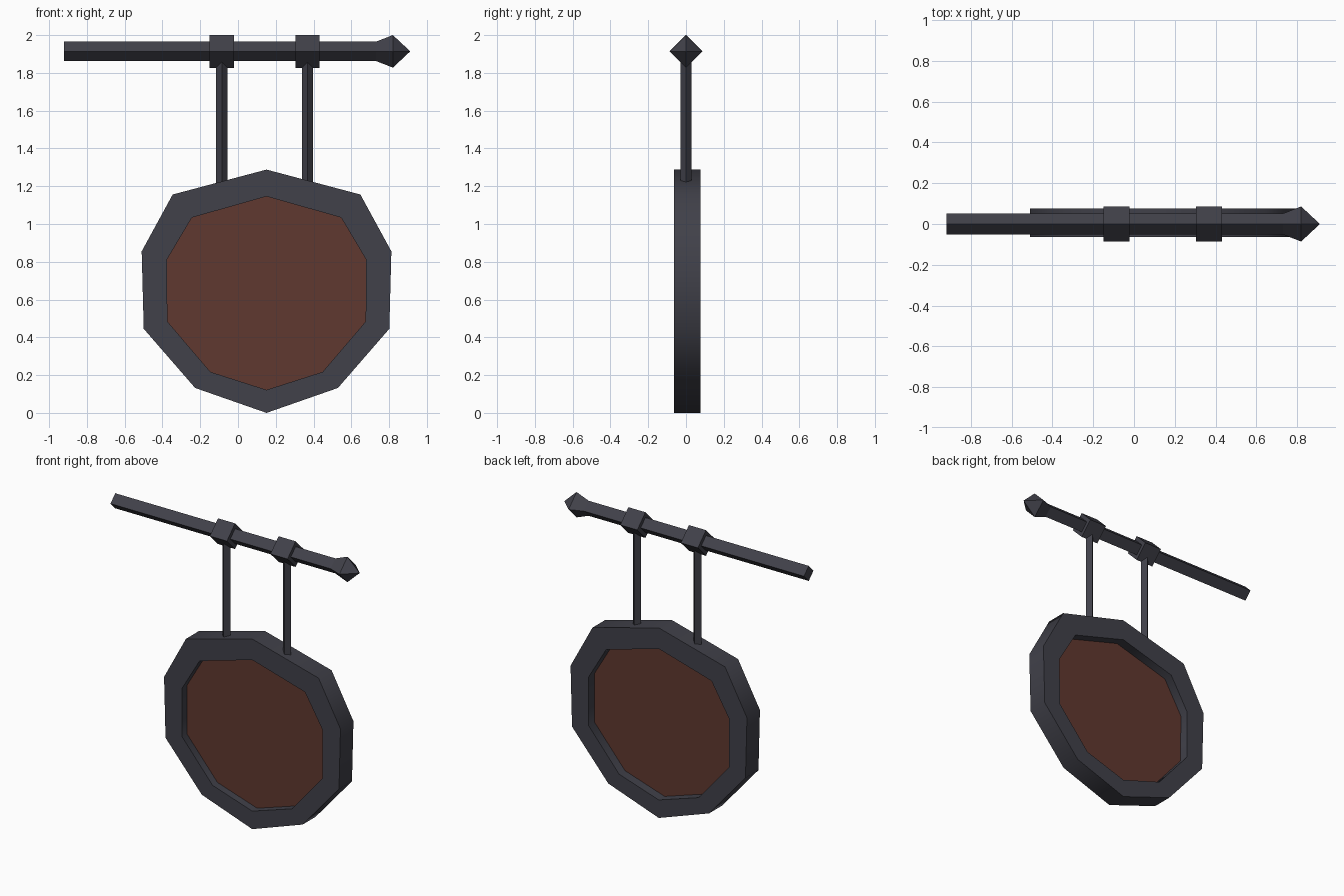
import bpy, bmesh, math
from mathutils import Vector

if "Cube" in bpy.data.objects:
    bpy.data.objects.remove(bpy.data.objects["Cube"])


def material(name, rgb):
    m = bpy.data.materials.new(name)
    m.diffuse_color = (*rgb, 1)
    m.use_nodes = True
    m.node_tree.nodes["Principled BSDF"].inputs["Base Color"].default_value = m.diffuse_color
    return m


iron = material("dark iron", (0.052, 0.052, 0.067))
wood = material("red brown wood", (0.118, 0.040, 0.029))


def finish(name, bm, mat):
    bmesh.ops.recalc_face_normals(bm, faces=bm.faces)
    me = bpy.data.meshes.new(name)
    bm.to_mesh(me)
    bm.free()
    me.materials.append(mat)
    ob = bpy.data.objects.new(name, me)
    bpy.context.collection.objects.link(ob)
    return ob


def diamond_bar(name, origin, axis, sections):
    """Four-sided bar, points up/down and front/back; sections = (position, radius)."""
    axis = Vector(axis)
    u = Vector((0, 1, 0))
    v = axis.cross(u)
    bm = bmesh.new()
    rings = []
    for t, r in sections:
        c = Vector(origin) + axis * t
        if r == 0:
            rings.append([bm.verts.new(c)] * 4)
        else:
            rings.append([bm.verts.new(c + d * r) for d in (u, v, -u, -v)])
    for a, b in zip(rings, rings[1:]):
        for i in range(4):
            j = (i + 1) % 4
            quad = [a[i], a[j], b[j], b[i]]
            bm.faces.new(list(dict.fromkeys(quad)))
    for ring in (rings[0], rings[-1]):
        if ring[0] is not ring[1]:
            bm.faces.new(ring)
    return finish(name, bm, iron)


# Horizontal pole with pointed tip
ROD_Z = 1.914
diamond_bar("pole", (0, 0, ROD_Z), (1, 0, 0),
            [(-0.92, 0.051), (0.73, 0.051), (0.82, 0.086), (0.912, 0)])

# Collars and hangers
for side, x in (("left", -0.086), ("right", 0.368)):
    diamond_bar(side + "_collar", (x, 0, ROD_Z), (1, 0, 0), [(-0.064, 0.087), (0.064, 0.087)])
    diamond_bar(side + "_hanger", (x, 0, 0), (0, 0, 1), [(1.18, 0.03), (1.88, 0.03)])

# Ten-sided board outlines: right half, mirrored about the board centre
CX = 0.151


def outline(half):
    return [(CX + x, z) for x, z in half] + [(CX - x, z) for x, z in half[-2:0:-1]]


outer = outline([(0, 1.288), (0.497, 1.156), (0.661, 0.855), (0.65, 0.445), (0.378, 0.132), (0, 0)])
inner = outline([(0, 1.146), (0.395, 1.034), (0.527, 0.812), (0.525, 0.484), (0.297, 0.217), (0, 0.122)])

# Frame ring
Y0, Y1 = -0.063, 0.076
bm = bmesh.new()
loops = [[bm.verts.new((x, y, z)) for x, z in pts]
         for pts, y in ((outer, Y0), (outer, Y1), (inner, Y1), (inner, Y0))]
for k in range(4):
    a, b = loops[k], loops[(k + 1) % 4]
    for i in range(10):
        j = (i + 1) % 10
        bm.faces.new((a[i], a[j], b[j], b[i]))
frame = finish("board_frame", bm, iron)
bpy.context.view_layer.objects.active = frame
frame.select_set(True)
bpy.ops.object.shade_smooth_by_angle(angle=math.radians(60))

# Recessed panel
bm = bmesh.new()
a, b = [[bm.verts.new((x, y, z)) for x, z in inner] for y in (-0.011, 0.013)]
bm.faces.new(a)
bm.faces.new(b)
for i in range(10):
    j = (i + 1) % 10
    bm.faces.new((a[i], a[j], b[j], b[i]))
finish("board_panel", bm, wood)
